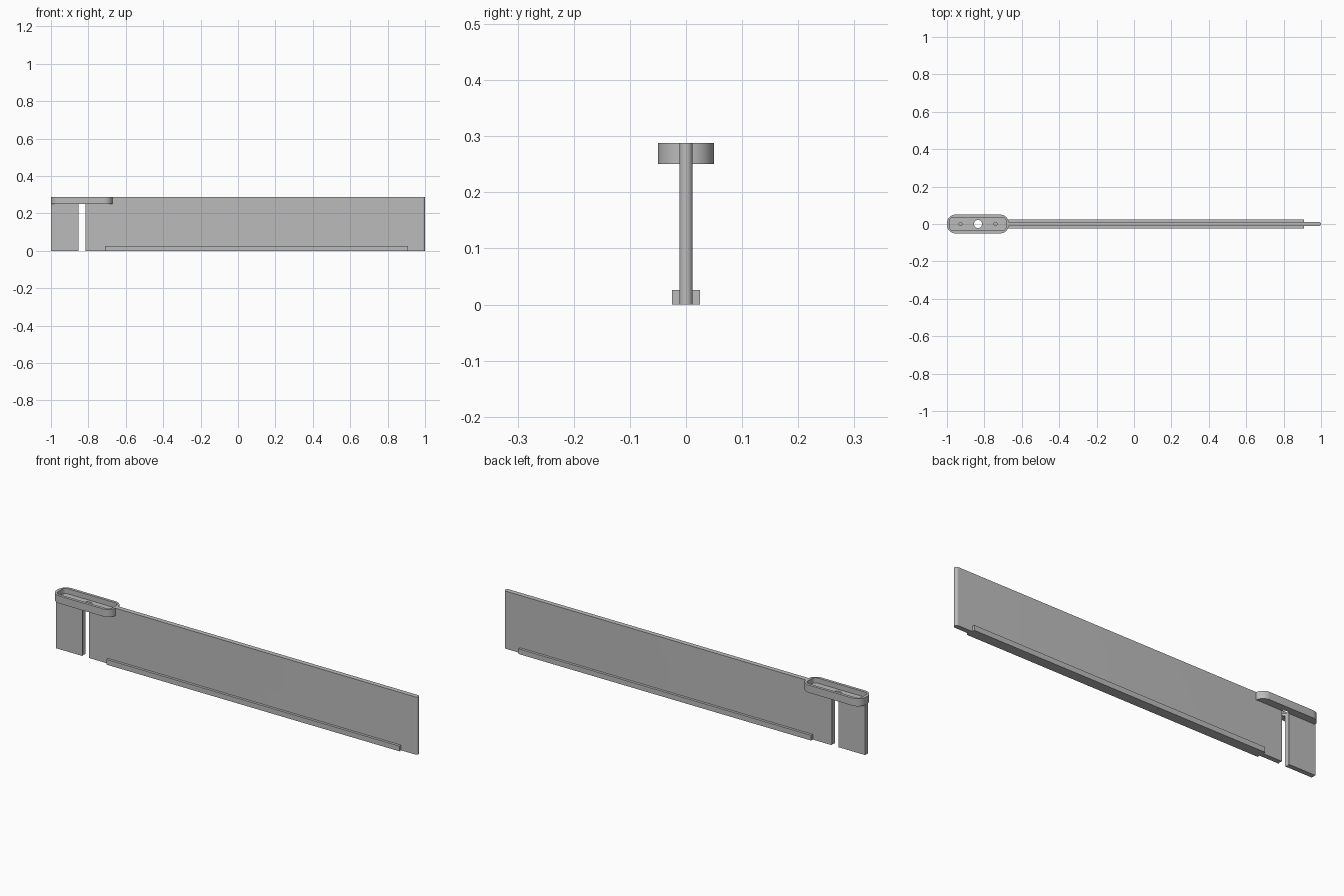
import bpy, bmesh
from math import sin, cos, pi, radians

cube = bpy.data.objects.get("Cube")
if cube:
    bpy.data.objects.remove(cube, do_unlink=True)

grey = bpy.data.materials.new("plain grey")
grey.use_nodes = True
colour = (0.5, 0.5, 0.5, 1)
grey.diffuse_color = colour
grey.node_tree.nodes["Principled BSDF"].inputs["Base Color"].default_value = colour


def rounded(x0, x1, half, r_left, r_right, steps=10):
    """Plan outline with its own corner radius at each end."""
    points = []
    corners = [(x1, half, r_right, 0), (x0, half, r_left, 1),
               (x0, -half, r_left, 2), (x1, -half, r_right, 3)]
    for x, y, r, quarter in corners:
        cx = x - r if x == x1 else x + r
        cy = y - r if y > 0 else y + r
        for i in range(steps + 1 if r else 1):
            a = (quarter + i / steps) * pi / 2
            points.append((cx + r * cos(a), cy + r * sin(a)))
    return points


def circle(x, r, n=32):
    return [(x + r * cos(2 * pi * i / n), r * sin(2 * pi * i / n)) for i in range(n)]


def prism(name, outline, z0, z1, cutter=False):
    bm = bmesh.new()
    base = bm.faces.new([bm.verts.new((x, y, z0)) for x, y in outline])
    top = bmesh.ops.extrude_face_region(bm, geom=[base])["geom"]
    bmesh.ops.translate(bm, vec=(0, 0, z1 - z0),
                        verts=[v for v in top if isinstance(v, bmesh.types.BMVert)])
    bmesh.ops.remove_doubles(bm, verts=bm.verts, dist=1e-5)
    bmesh.ops.recalc_face_normals(bm, faces=bm.faces)
    mesh = bpy.data.meshes.new(name)
    bm.to_mesh(mesh)
    bm.free()
    mesh.materials.append(grey)
    obj = bpy.data.objects.new(name, mesh)
    bpy.context.collection.objects.link(obj)
    obj.hide_render = cutter
    return obj


def cut(obj, cutters):
    for c in cutters:
        mod = obj.modifiers.new(c.name, 'BOOLEAN')
        mod.operation, mod.solver, mod.object = 'DIFFERENCE', 'EXACT', c
    bpy.context.view_layer.update()
    evaluated = obj.evaluated_get(bpy.context.evaluated_depsgraph_get())
    mesh = bpy.data.meshes.new_from_object(evaluated)
    obj.modifiers.clear()
    obj.data = mesh


HEIGHT, HEAD_Z, FLOOR_Z = 0.288, 0.25, 0.262
HEAD_X0, HEAD_X1, BORE_X = -1.0, -0.67, -0.834

# Long thin blade with a rounded far end, and the tray head on its top corner
blade = prism("blade", rounded(-1, 1, 0.012, 0, 0.012), 0, HEIGHT)
head_outline = rounded(HEAD_X0, HEAD_X1, 0.05, 0.045, 0.045)
head = prism("tray_head", head_outline, HEAD_Z, HEIGHT)

# Cutters: head seat, tray pocket, vertical bore and two pin holes
seat = prism("seat_cutter", rounded(HEAD_X0 - 0.05, HEAD_X1, 0.05, 0, 0.045), HEAD_Z, 0.35, True)
pocket = prism("pocket_cutter", rounded(-0.985, -0.685, 0.036, 0.02, 0.02), FLOOR_Z, 0.35, True)
bore = prism("bore_cutter", circle(BORE_X, 0.022), -0.05, 0.35, True)
pins = [prism("pin_hole_cutter", circle(BORE_X + d, 0.009, 16), 0.235, 0.35, True)
        for d in (-0.093, 0.093)]

cut(blade, [seat, bore] + pins)
cut(head, [pocket, bore] + pins)
for c in [seat, pocket, bore] + pins:
    bpy.data.objects.remove(c, do_unlink=True)

# Foot rails along both sides of the lower edge
parts = [blade, head]
for name, side in (("front_rail", -1), ("back_rail", 1)):
    strip = [(-0.71, side * 0.012), (0.91, side * 0.012),
             (0.91, side * 0.025), (-0.71, side * 0.025)]
    parts.append(prism(name, strip, 0, 0.026))

# Smooth the round walls, keep the edges crisp
bpy.ops.object.select_all(action='DESELECT')
for obj in parts:
    obj.select_set(True)
bpy.context.view_layer.objects.active = blade
bpy.ops.object.shade_smooth_by_angle(angle=radians(30))
